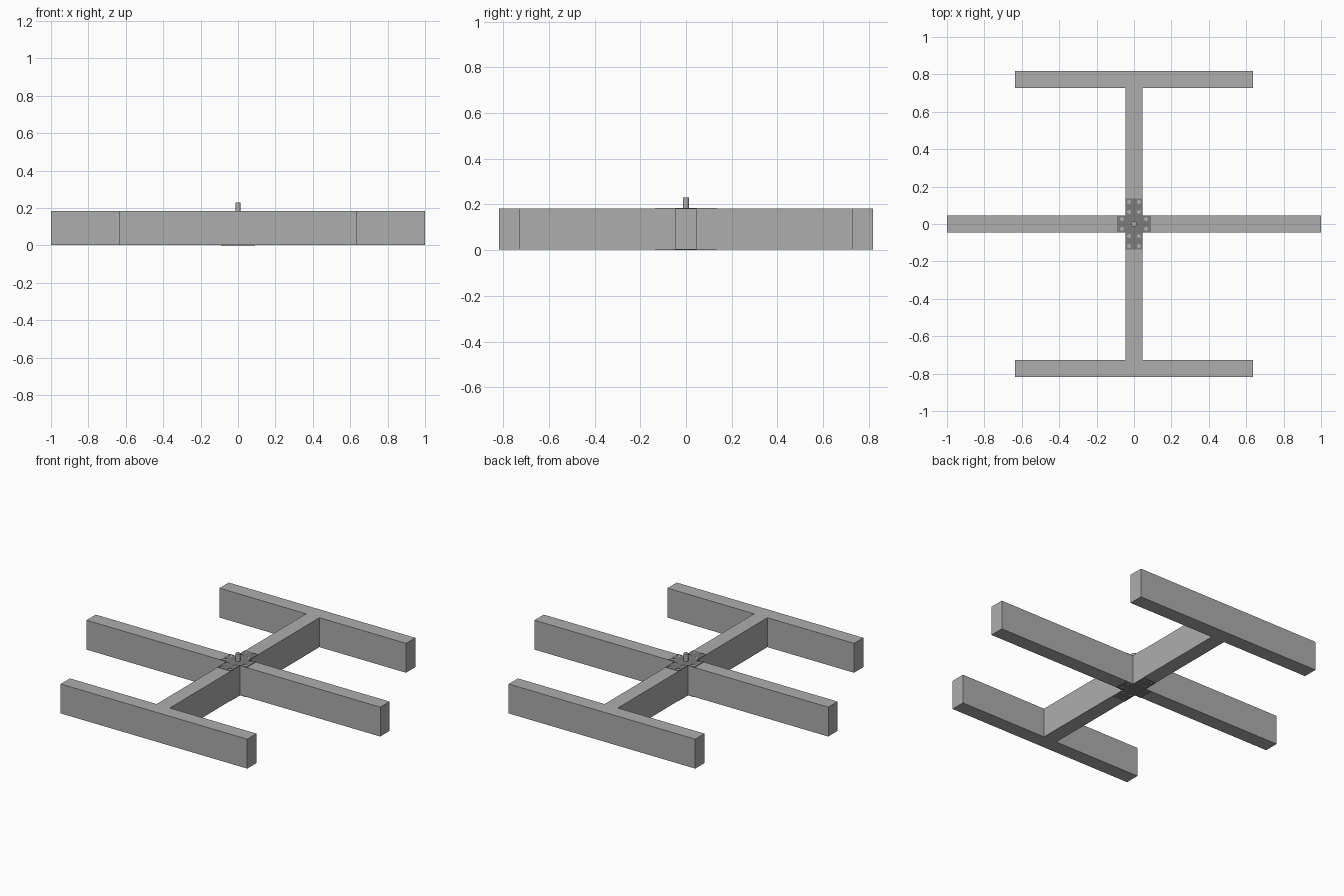
import bpy
import bmesh
from mathutils import Matrix

cube = bpy.data.objects.get("Cube")
if cube:
    bpy.data.objects.remove(cube, do_unlink=True)


def material(name, value):
    mat = bpy.data.materials.new(name)
    mat.use_nodes = True
    color = (value, value, value, 1)
    mat.diffuse_color = color
    mat.node_tree.nodes["Principled BSDF"].inputs["Base Color"].default_value = color
    return mat


beam_grey = material("beam grey", 0.42)
plate_grey = material("dark plate grey", 0.2)

WIDTH = 0.09          # beam width
HALF = WIDTH / 2
TOP = 0.183           # beam top
LIP = 0.002           # how far the plates stand proud
PLATE = 0.006         # plate thickness
END_Y = 0.772         # centre line of the end bars


def add_object(name, bm, mat):
    bmesh.ops.recalc_face_normals(bm, faces=bm.faces)
    mesh = bpy.data.meshes.new(name)
    bm.to_mesh(mesh)
    bm.free()
    mesh.materials.append(mat)
    obj = bpy.data.objects.new(name, mesh)
    bpy.context.collection.objects.link(obj)
    return obj


def prism(name, outline, z0, z1, mat):
    bm = bmesh.new()
    face = bm.faces.new([bm.verts.new((x, y, z0)) for x, y in outline])
    top = bmesh.ops.extrude_face_region(bm, geom=[face])["geom"]
    verts = [v for v in top if isinstance(v, bmesh.types.BMVert)]
    bmesh.ops.translate(bm, verts=verts, vec=(0, 0, z1 - z0))
    return add_object(name, bm, mat)


def cylinders(name, points, radius, z0, z1, sides, mat):
    bm = bmesh.new()
    for x, y in points:
        bmesh.ops.create_cone(bm, cap_ends=True, segments=sides, radius1=radius,
                              radius2=radius, depth=z1 - z0,
                              matrix=Matrix.Translation((x, y, (z0 + z1) / 2)))
    return add_object(name, bm, mat)


def beam(name, x0, x1, y0, y1):
    outline = [(x0, y0), (x1, y0), (x1, y1), (x0, y1)]
    return prism(name, outline, LIP, TOP, beam_grey)


# Long spine with an end bar at front and back
INNER = END_Y - HALF
beam("spine_beam", -HALF, HALF, -INNER, INNER)
for name, s in (("front", -1), ("back", 1)):
    beam(name + "_end_bar", -0.635, 0.635, s * END_Y - HALF, s * END_Y + HALF)

# Side arms butted against the spine
beam("left_arm", HALF, 1, -HALF, HALF)
beam("right_arm", -1, -HALF, -HALF, HALF)

# Cross-shaped joint plates, drilled with bolt holes
AX, AY = 0.09, 0.135
cross = [(HALF, -AY), (HALF, -HALF), (AX, -HALF), (AX, HALF), (HALF, HALF), (HALF, AY),
         (-HALF, AY), (-HALF, HALF), (-AX, HALF), (-AX, -HALF), (-HALF, -HALF), (-HALF, -AY)]
holes = [(sx * x, sy * y) for x, y in ((0.026, 0.118), (0.026, 0.065), (0.065, 0.026))
         for sx in (-1, 1) for sy in (-1, 1)]
cutter = cylinders("hole_cutter", holes, 0.011, -0.1, 0.3, 16, plate_grey)
for name, z in (("bottom_plate", 0), ("top_plate", TOP + LIP - PLATE)):
    plate = prism(name, cross, z, z + PLATE, plate_grey)
    mod = plate.modifiers.new("bolt holes", 'BOOLEAN')
    mod.operation = 'DIFFERENCE'
    mod.solver = 'EXACT'
    mod.object = cutter
    bpy.context.view_layer.objects.active = plate
    bpy.ops.object.modifier_apply(modifier=mod.name)
bpy.data.objects.remove(cutter, do_unlink=True)

# Upright pin at the centre
pin = cylinders("centre_pin", [(0, 0)], 0.014, TOP - PLATE, 0.23, 16, beam_grey)
bpy.ops.object.select_all(action='DESELECT')
pin.select_set(True)
bpy.context.view_layer.objects.active = pin
bpy.ops.object.shade_smooth_by_angle()
